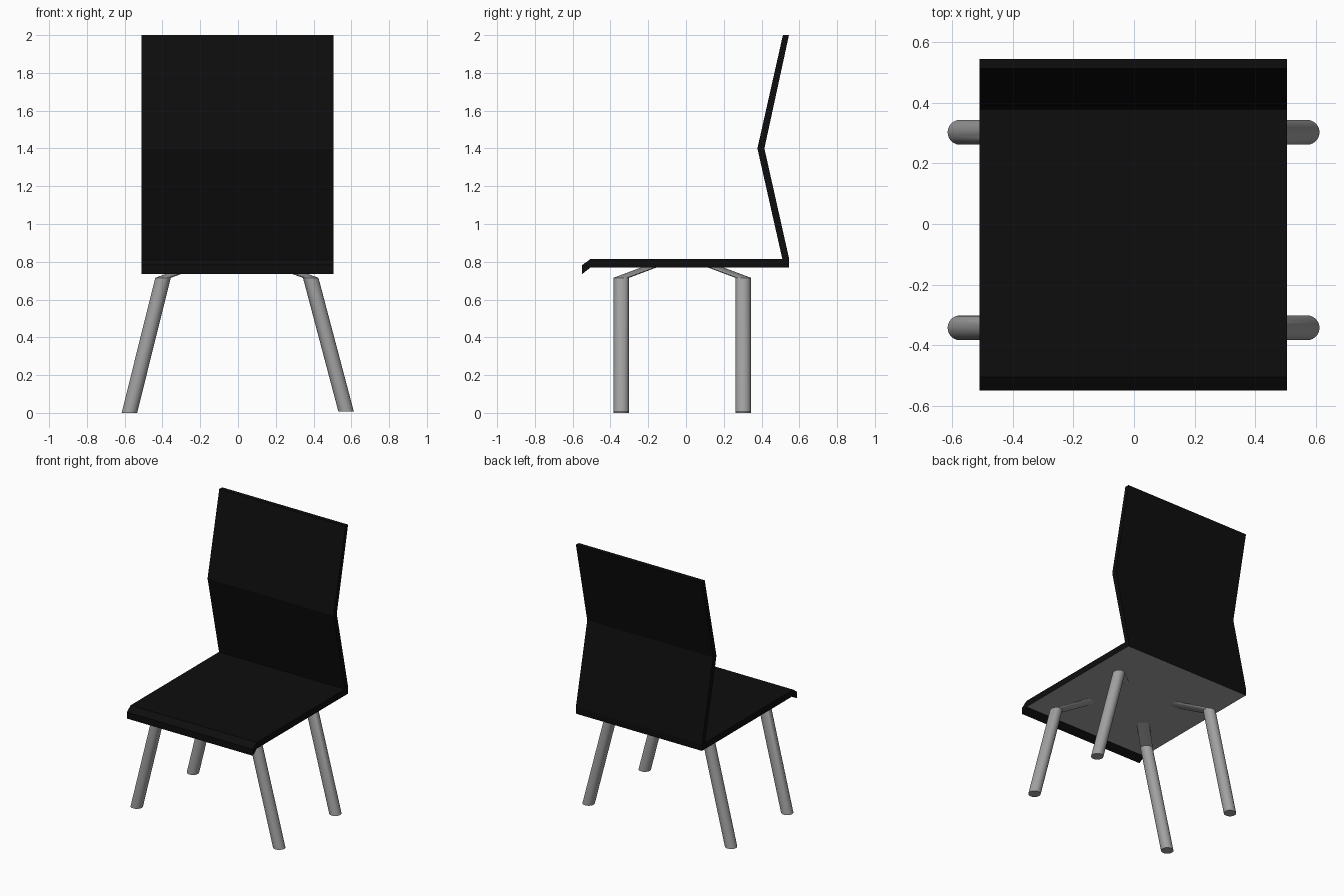
import bpy
import bmesh
from math import sin, cos, pi, radians

cube = bpy.data.objects.get("Cube")
if cube:
    bpy.data.objects.remove(cube, do_unlink=True)


def material(name, value):
    mat = bpy.data.materials.new(name)
    mat.use_nodes = True
    color = (value, value, value, 1)
    mat.diffuse_color = color
    mat.node_tree.nodes["Principled BSDF"].inputs["Base Color"].default_value = color
    return mat


black = material("black shell", 0.004)
grey = material("grey metal", 0.36)


def finish(name, bm, mats):
    bmesh.ops.recalc_face_normals(bm, faces=bm.faces)
    mesh = bpy.data.meshes.new(name)
    bm.to_mesh(mesh)
    bm.free()
    for mat in mats:
        mesh.materials.append(mat)
    obj = bpy.data.objects.new(name, mesh)
    bpy.context.collection.objects.link(obj)
    return obj


# Seat and folded backrest: one side profile (y, z) extruded across x
profile = [(-0.55, 0.735), (-0.505, 0.77), (0.545, 0.77), (0.545, 0.82),
           (0.415, 1.4), (0.545, 2.0), (0.513, 2.0), (0.378, 1.4),
           (0.51, 0.815), (-0.505, 0.815), (-0.55, 0.782)]
bm = bmesh.new()
side = bm.faces.new([bm.verts.new((-0.51, y, z)) for y, z in profile])
new = bmesh.ops.extrude_face_region(bm, geom=[side])["geom"]
bmesh.ops.translate(bm, vec=(1.015, 0, 0),
                    verts=[v for v in new if isinstance(v, bmesh.types.BMVert)])
bm.normal_update()
bmesh.ops.recalc_face_normals(bm, faces=bm.faces)
for face in bm.faces:
    # The flat underside of the seat is grey
    face.material_index = 1 if face.normal.z < -0.99 else 0
finish("seat_and_backrest", bm, [black, grey])


# Bent legs: horizontal rings joined from foot to knee to seat underside
def leg(name, sx, foot_x, knee_x, y, inward, foot_z):
    path = [(foot_x * sx, y, foot_z), (knee_x * sx, y, 0.715),
            ((knee_x - 0.165) * sx, y + inward * 0.16, 0.775)]
    sides, radius = 24, 0.041
    bm = bmesh.new()
    rings = [[bm.verts.new((x + radius * cos(2 * pi * i / sides),
                            py + radius * sin(2 * pi * i / sides), z))
              for i in range(sides)] for x, py, z in path]
    for low, high in zip(rings, rings[1:]):
        for i in range(sides):
            j = (i + 1) % sides
            bm.faces.new((low[i], low[j], high[j], high[i]))
    bm.faces.new(rings[0])
    bm.faces.new(rings[-1])
    obj = finish(name, bm, [grey])
    bpy.ops.object.select_all(action="DESELECT")
    obj.select_set(True)
    bpy.context.view_layer.objects.active = obj
    bpy.ops.object.shade_smooth_by_angle(angle=radians(30))


for end, y, inward in (("front", -0.343, 1), ("back", 0.303, -1)):
    leg(end + "_left_leg", 1, 0.572, 0.385, y, inward, 0.008)
    leg(end + "_right_leg", -1, 0.575, 0.397, y, inward, 0)
